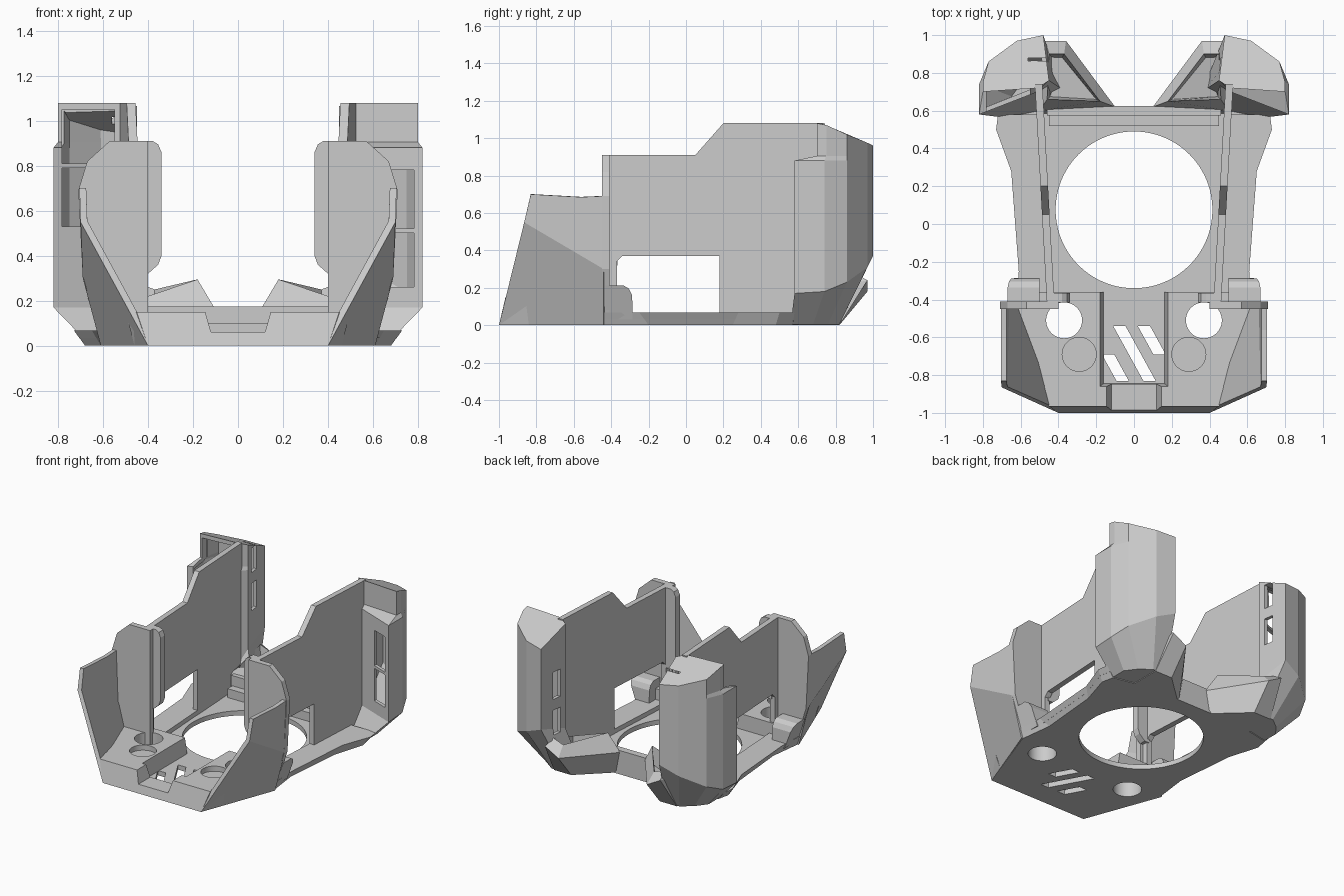
import bpy, bmesh, math

if "Cube" in bpy.data.objects:
    bpy.data.objects.remove(bpy.data.objects["Cube"], do_unlink=True)

grey = bpy.data.materials.new("light grey")
grey.use_nodes = True
grey.diffuse_color = (0.6, 0.6, 0.6, 1)
grey.node_tree.nodes["Principled BSDF"].inputs["Base Color"].default_value = (0.6, 0.6, 0.6, 1)


def finish(name, bm, thickness=0, helper=False):
    bmesh.ops.recalc_face_normals(bm, faces=bm.faces)
    mesh = bpy.data.meshes.new(name)
    bm.to_mesh(mesh)
    bm.free()
    mesh.materials.append(grey)
    obj = bpy.data.objects.new(name, mesh)
    bpy.context.scene.collection.objects.link(obj)
    if thickness:
        mod = obj.modifiers.new("thickness", "SOLIDIFY")
        mod.thickness = thickness
        mod.offset = -1
        mod.use_even_offset = True
    if helper:
        obj.hide_render = True
        obj.hide_set(True)
        obj.display_type = "WIRE"
    return obj


def loft(name, rings, thickness=0, helper=False, inset=0, depth=0):
    """Skin a stack of equal rings, capped at both ends."""
    bm = bmesh.new()
    loops = [[bm.verts.new(p) for p in ring] for ring in rings]
    n = len(loops[0])
    for a, b in zip(loops, loops[1:]):
        for i in range(n):
            j = (i + 1) % n
            bm.faces.new((a[i], a[j], b[j], b[i]))
    bm.faces.new(loops[0][::-1])
    cap = bm.faces.new(loops[-1])
    if inset:
        bmesh.ops.recalc_face_normals(bm, faces=bm.faces)
        bmesh.ops.inset_region(bm, faces=[cap], thickness=inset, depth=0)
        bmesh.ops.translate(bm, verts=cap.verts, vec=(0, 0, -depth))
    return finish(name, bm, thickness, helper)


def flat(points, z, s=1):
    return [(s * x, y, z) for x, y in points]


def raised(points, heights, s):
    return [(s * x, y, z) for (x, y), z in zip(points, heights)]


def prism(name, points, z0, z1, s=1, helper=False):
    return loft(name, [flat(points, z0, s), flat(points, z1, s)], helper=helper)


def upright(name, points, y0, y1, s=1):
    """Extrude an x-z outline along y."""
    return loft(name, [[(s * x, y, z) for x, z in points] for y in (y0, y1)])


def box(name, x0, x1, y0, y1, z0, z1, s=1, helper=False):
    return prism(name, [(x0, y0), (x1, y0), (x1, y1), (x0, y1)], z0, z1, s, helper)


def circle(name, x, y, r, z0, z1, s=1, n=64):
    pts = [(x + r * math.cos(2 * math.pi * i / n), y + r * math.sin(2 * math.pi * i / n)) for i in range(n)]
    obj = prism(name, pts, z0, z1, s, True)
    for p in obj.data.polygons:
        p.use_smooth = len(p.vertices) == 4
    return obj


def cut(obj, cutters):
    for c in cutters:
        mod = obj.modifiers.new("cut", "BOOLEAN")
        mod.operation = "DIFFERENCE"
        mod.solver = "EXACT"
        mod.object = c


def both(half):
    return half + [(-x, y) for x, y in reversed(half)]


# Base plate with round opening, drain holes and slanted slots
edge = [(.6, -.44), (.57, -.2), (.61, .25), (.68, .48), (.66, .57)]
lip = [(.62, -.44), (.61, -.25), (.65, .28), (.73, .5), (.72, .58)]
middle = [((a + c) / 2, (b + d) / 2) for (a, b), (c, d) in zip(edge, lip)]
base = loft("base_plate", [flat(both([(.4, -1)] + edge + [(.42, .62)]), 0),
                           flat(both([(.405, -.99)] + middle + [(.42, .62)]), .035)])
cut(base, [circle("opening_cutter", 0, .075, .415, -.1, .3, n=96)])
for i, (x, y0, y1) in enumerate([(-.11, -.54, -.83), (.02, -.54, -.69), (-.17, -.69, -.83)]):
    dx = (y0 - y1) * 0.55
    slot = prism("slot_cutter_%d" % i, [(x, y0), (x + .065, y0), (x + dx + .065, y1), (x + dx, y1)], -.1, .3, helper=True)
    cut(base, [slot])

# Front bumper with centre notch, and the rear rim
bumper = loft("front_bumper", [
    flat([(-.4, -1), (.4, -1), (.46, -.84), (-.46, -.84)], 0),
    flat([(-.45, -.965), (.45, -.965), (.5, -.86), (-.5, -.86)], .15)])
notch = loft("notch_cutter", [
    flat([(-.12, -1.1), (.12, -1.1), (.12, -.7), (-.12, -.7)], .06),
    flat([(-.16, -1.1), (.16, -1.1), (.16, -.7), (-.16, -.7)], .2)], helper=True)
cut(bumper, [notch])
box("rear_rim", -.46, .46, .575, .625, 0, .175)
box("rear_ledge", -.45, .45, .52, .58, 0, .1)

for side, s in (("left", 1), ("right", -1)):
    # Curb along the outside of the base
    inner_line = [(.48, .58), (.42, -.44)]
    loft(side + "_curb", [flat(middle + inner_line, .034, s), flat(lip + inner_line, .068, s)])

    # Raised deck beside the slots, with one through hole and one shallow recess
    deck = loft(side + "_deck", [
        flat([(.16, -.87), (.43, -.87), (.58, -.44), (.5, -.36), (.16, -.36)], .03, s),
        flat([(.18, -.86), (.5, -.86), (.62, -.44), (.5, -.36), (.18, -.36)], .148, s)])
    drain = circle(side + "_drain_cutter", .37, -.51, .095, -.1, .3, s)
    cut(deck, [drain, circle(side + "_recess_cutter", .29, -.69, .09, .11, .3, s)])
    cut(base, [drain])

    # Front wing: lower facet leaning out, upper facet upright
    bm = bmesh.new()
    pts = [(.4, -1, 0), (.61, -.44, 0), (.69, -.44, .3), (.7, -.865, .55), (.705, -.83, .7), (.705, -.56, .685), (.705, -.45, .69)]
    v = [bm.verts.new((s * x, y, z)) for x, y, z in pts]
    bm.faces.new(v[:4])
    bm.faces.new((v[3], v[2], v[6], v[5], v[4]))
    wing = finish(side + "_wing", bm, 0.03)
    if sum(p.normal.x for p in wing.data.polygons) * s < 0:
        wing.data.flip_normals()

    # Cross panel, its inner fold and the rounded foot behind it
    upright(side + "_cross_panel",
            [(.4, .05), (.4, .91), (.57, .91), (.67, .82), (.71, .69), (.69, .3), (.61, .05)], -.45, -.41, s)
    upright(side + "_inner_fold",
            [(.44, .32), (.4, .32), (.355, .36), (.34, .4), (.34, .86), (.355, .895), (.38, .91), (.44, .91)],
            -.415, -.365, s)
    foot_side = [(-.43, .03), (-.43, .213), (-.335, .213), (-.305, .195), (-.288, .16), (-.285, .03)]
    loft(side + "_foot", [[(s * .5, y, z) for y, z in foot_side],
                          [(s * (.59 + z * .37), y, z) for y, z in foot_side]])

    # Tall side wall with stepped top and low window
    profile = [(-.44, .03), (-.44, .91), (.05, .91), (.2, 1.08), (.74, 1.08), (.74, .03),
               (.18, .03), (.18, .37), (-.34, .37), (-.37, .34), (-.37, .03)]
    loft(side + "_wall", [[(s * (x + (y + .44) * .055), y, z) for y, z in profile] for x in (.42, .46)])

    # Hollow rear pod: faceted underside, stepped front, slanted roof
    back = [(.77, .86), (.62, .97), (.48, 1), (.45, .76)]
    wide = [(.51, .7), (.82, .58), (.82, .74)] + back
    narrow = [(.51, .72), (.8, .7), (.8, .75)] + back
    low = [(.45, .6), (.66, .56), (.66, .68), (.6, .76), (.52, .82), (.42, .82), (.36, .7)]
    pod = loft(side + "_pod", [
        flat(low, 0.005, s),
        raised(wide, [.17, .17, .18, .23, .31, .37, .3], s),
        flat(wide, .88, s),
        flat(narrow, .905, s),
        raised(narrow, [1.08, 1.08, 1.07, 1.02, .975, .96, 1.065], s)], thickness=.025)
    # Pod openings: a front window and a narrow inner slot, each with a divider
    z0, zm, z1, x0 = (.26, .51, .78, .66) if s > 0 else (.53, .8, 1.05, .55)
    for i, (a, b) in enumerate(((z0, zm - .01), (zm + .01, z1))):
        front = box("%s_window_cutter_%d" % (side, i), x0, .782, .5, .75, a, b, s, True)
        inner = box("%s_slot_cutter_%d" % (side, i), .4, .56, .81, .88, a + .03, b - .03, s, True)
        cut(pod, [front, inner])

    # Low rear claw with a sunken top
    loft(side + "_claw", [
        flat([(.1, .58), (.36, .82), (.5, .82), (.5, .58)], 0, s),
        [(s * .1, .62, .16), (s * .36, .97, .18), (s * .47, .97, .24), (s * .5, .6, .16)],
        [(s * .18, .65, .295), (s * .37, .9, .25), (s * .45, .9, .28), (s * .46, .66, .2)]],
        inset=.022, depth=.13)
